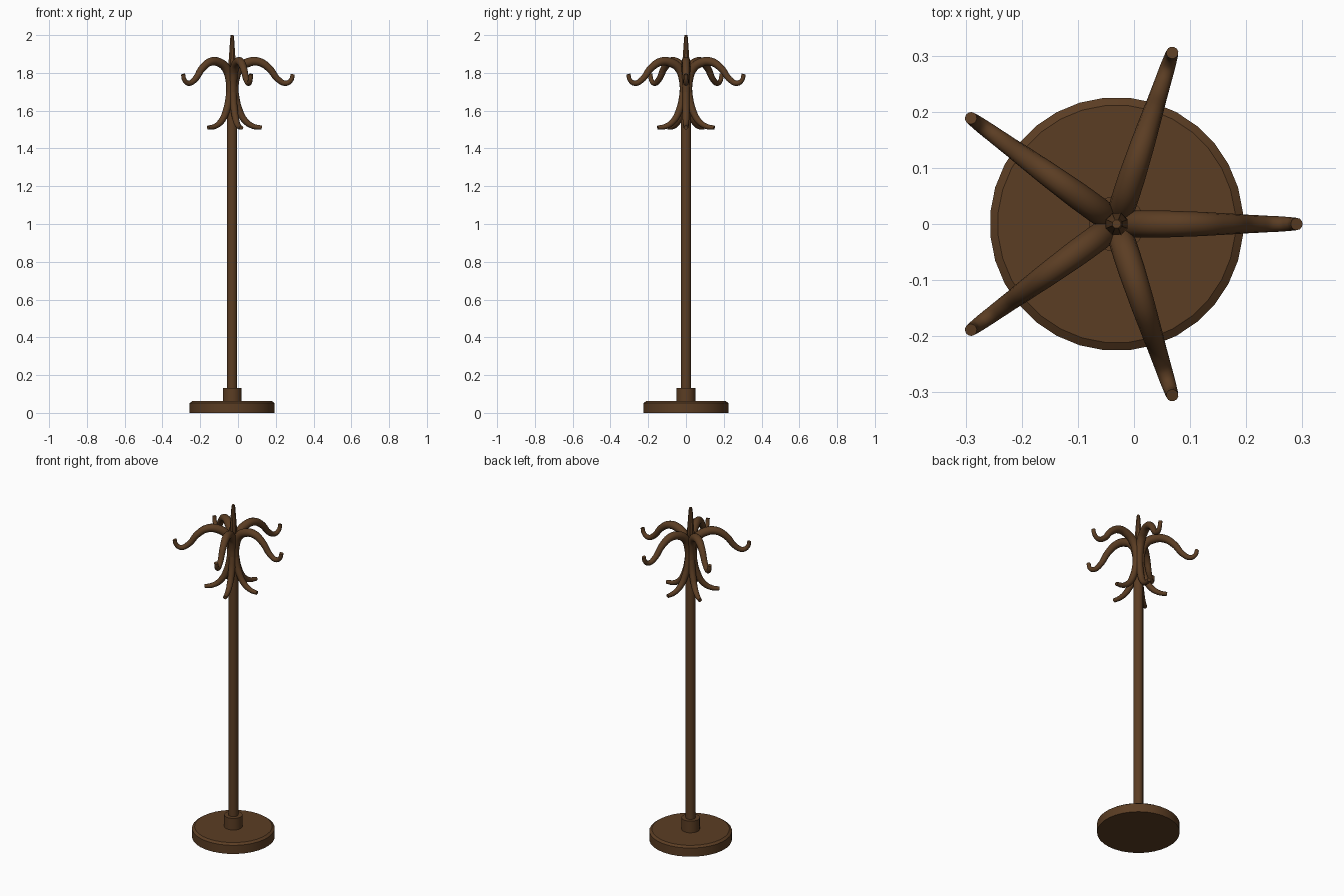
import bpy, bmesh, math
from mathutils import Vector

if "Cube" in bpy.data.objects:
    bpy.data.objects.remove(bpy.data.objects["Cube"])

CX = -0.031  # stand axis
wood = bpy.data.materials.new("dark_wood")
wood.diffuse_color = (0.105, 0.047, 0.017, 1)
wood.use_nodes = True
wood.node_tree.nodes["Principled BSDF"].inputs["Base Color"].default_value = wood.diffuse_color


def finish(ob):
    ob.data.materials.clear()
    ob.data.materials.append(wood)
    bpy.ops.object.select_all(action='DESELECT')
    ob.select_set(True)
    bpy.context.view_layer.objects.active = ob
    bpy.ops.object.shade_smooth_by_angle(angle=math.radians(35))


def lathe(name, profile, sides):
    """Turned part from (radius, z) pairs, capped at both ends."""
    bm = bmesh.new()
    rings = []
    for r, z in profile:
        rings.append([bm.verts.new((r * math.cos(a), r * math.sin(a), z))
                      for a in (2 * math.pi * (i + 0.5) / sides for i in range(sides))])
    for lo, hi in zip(rings, rings[1:]):
        for i in range(sides):
            j = (i + 1) % sides
            bm.faces.new((lo[i], lo[j], hi[j], hi[i]))
    bm.faces.new(rings[0][::-1])
    bm.faces.new(rings[-1])
    me = bpy.data.meshes.new(name)
    bm.to_mesh(me)
    bm.free()
    ob = bpy.data.objects.new(name, me)
    ob.location.x = CX
    bpy.context.collection.objects.link(ob)
    finish(ob)


def arm(name, path, angle):
    """Tapered bent rod through (distance, z, thickness) points."""
    cu = bpy.data.curves.new(name, 'CURVE')
    cu.dimensions = '3D'
    cu.bevel_depth = 1.0
    cu.bevel_resolution = 4
    cu.resolution_u = 6
    cu.use_fill_caps = True
    sp = cu.splines.new('BEZIER')
    sp.bezier_points.add(len(path) - 1)
    for p, (d, z, t) in zip(sp.bezier_points, path):
        p.co = Vector((d, 0, z))
        p.radius = t
        p.handle_left_type = p.handle_right_type = 'AUTO'
    ob = bpy.data.objects.new(name, cu)
    ob.location.x = CX
    ob.rotation_euler.z = angle
    bpy.context.collection.objects.link(ob)
    bpy.ops.object.select_all(action='DESELECT')
    ob.select_set(True)
    bpy.context.view_layer.objects.active = ob
    bpy.ops.object.convert(target='MESH')
    finish(bpy.context.view_layer.objects.active)


# Base, collar, pole and finial
lathe("base", [(0.226, 0), (0.226, 0.052), (0.212, 0.062)], 32)
lathe("collar", [(0.05, 0.055), (0.05, 0.132)], 24)
lathe("pole", [(0.027, 0.10), (0.027, 1.69), (0.02, 1.80)], 16)
lathe("finial", [(0.012, 1.80), (0.021, 1.85), (0.018, 1.89), (0.011, 1.985), (0.008, 2.0)], 8)

# Five coat hooks above, five short umbrella hooks below
upper = [(0.014, 1.68, 0.020), (0.016, 1.76, 0.022), (0.040, 1.825, 0.024),
         (0.085, 1.855, 0.024), (0.140, 1.859, 0.022), (0.195, 1.825, 0.019),
         (0.245, 1.764, 0.016), (0.285, 1.745, 0.014), (0.312, 1.762, 0.012),
         (0.321, 1.793, 0.011)]
lower = [(0.012, 1.75, 0.018), (0.018, 1.68, 0.019), (0.036, 1.605, 0.019),
         (0.070, 1.545, 0.017), (0.112, 1.517, 0.014), (0.157, 1.510, 0.011)]
for i in range(5):
    a = math.radians(72 * i)
    arm(f"upper_hook_{i + 1}", upper, a)
    arm(f"lower_hook_{i + 1}", lower, a)
